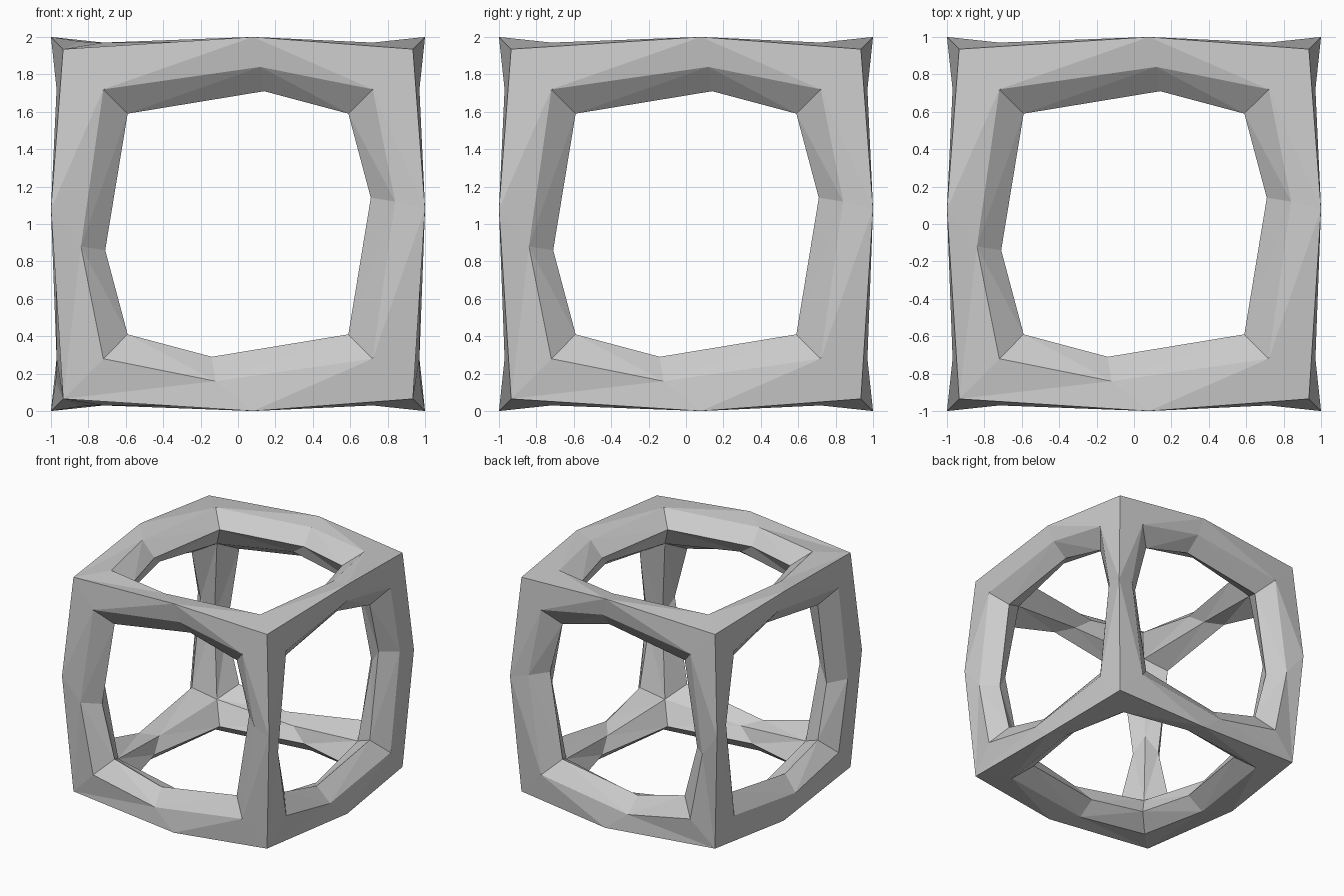
import bpy, bmesh
from mathutils import Vector

if "Cube" in bpy.data.objects:
    bpy.data.objects.remove(bpy.data.objects["Cube"])

# Each rail is a six-sided bar: outer ridge, face crease, opening rim, inner spine
# level: (corner depth, corner inset), (middle depth, middle inset, slide along the bar)
RIDGE = ((.935, .935), (1.0, 1.0, .08))
CREASE = ((.97, .72), (.975, .84, .12))
RIM = ((.86, .59), (.86, .71, .14))
SPINE = ((.68, .68), (.76, .76, 0.0))
LEVELS = (RIDGE, CREASE, RIM, SPINE)

bm = bmesh.new()


def point(level, along, face, other, sf, so, end):
    """Point on a bar at end -1, 0 (middle) or 1."""
    corner, mid = level
    p = Vector((0, 0, 0))
    if end:
        p[face], p[other], p[along] = sf * corner[0], so * corner[1], end * corner[1]
    else:
        slide = mid[2] if level in (RIDGE, SPINE) else mid[2] * so
        p[face], p[other], p[along] = sf * mid[0], so * mid[1], slide
    p.z += 1
    return p


# Twelve rails, each made of two mirrored halves split by the ridge and spine
for along in range(3):
    b, c = [i for i in range(3) if i != along]
    for sb in (-1, 1):
        for sc in (-1, 1):
            for face, other, sf, so in ((b, c, sb, sc), (c, b, sc, sb)):
                for lo, hi in zip(LEVELS, LEVELS[1:]):
                    for e0, e1 in ((-1, 0), (0, 1)):
                        quad = [(lo, e0), (lo, e1), (hi, e1), (hi, e0)]
                        bm.faces.new([bm.verts.new(point(l, along, face, other, sf, so, e))
                                      for l, e in quad])

# Weld the rails at the corners and facet the surface
bmesh.ops.remove_doubles(bm, verts=bm.verts[:], dist=.001)
bmesh.ops.recalc_face_normals(bm, faces=bm.faces[:])
bmesh.ops.triangulate(bm, faces=bm.faces[:])

mesh = bpy.data.meshes.new("cube_frame")
bm.to_mesh(mesh)
bm.free()
bpy.context.collection.objects.link(bpy.data.objects.new("cube_frame", mesh))
